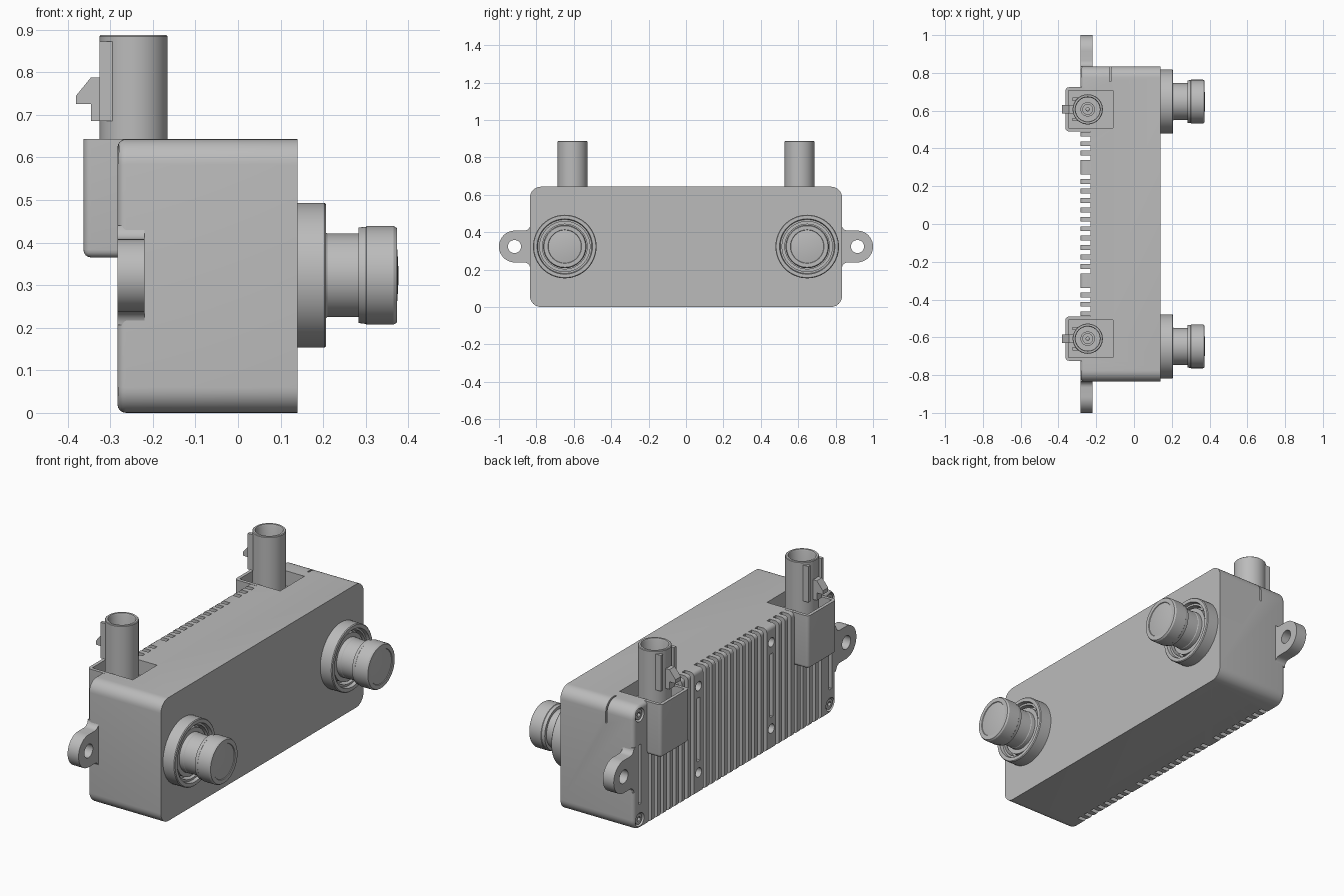
import bpy, bmesh
from math import sin, cos, pi, radians
from mathutils import Vector, Matrix

if "Cube" in bpy.data.objects:
    bpy.data.objects.remove(bpy.data.objects["Cube"])

grey = bpy.data.materials.new("plain grey")
grey.use_nodes = True
grey.diffuse_color = (0.5, 0.5, 0.5, 1)
grey.node_tree.nodes["Principled BSDF"].inputs["Base Color"].default_value = grey.diffuse_color

# Main dimensions
BACK, FRONT, HALF, TOP = -0.283, 0.14, 0.835, 0.643
MID = 0.323
CONN_X, CONN_Y, LENS_Y = -0.245, 0.607, 0.648


def finish(bm, name):
    bmesh.ops.recalc_face_normals(bm, faces=bm.faces)
    mesh = bpy.data.meshes.new(name)
    bm.to_mesh(mesh)
    bm.free()
    mesh.materials.append(grey)
    obj = bpy.data.objects.new(name, mesh)
    bpy.context.collection.objects.link(obj)
    return obj


def place(axis, a, b, h):
    """Point with in-plane coordinates a, b and height h along the axis."""
    return {"x": (h, a, b), "y": (a, h, b), "z": (a, b, h)}[axis]


def prism(name, axis, pts, lo, hi, bevel=0, rule=None):
    bm = bmesh.new()
    ends = [[bm.verts.new(place(axis, a, b, h)) for a, b in pts] for h in (lo, hi)]
    for ring in ends:
        bm.faces.new(ring)
    n = len(pts)
    for i in range(n):
        j = (i + 1) % n
        bm.faces.new((ends[0][i], ends[0][j], ends[1][j], ends[1][i]))
    bmesh.ops.recalc_face_normals(bm, faces=bm.faces)
    if bevel:
        edges = [e for e in bm.edges if rule(e)]
        bmesh.ops.bevel(bm, geom=edges, offset=bevel, segments=4, profile=0.5, affect='EDGES')
    return finish(bm, name)


def box(name, x0, x1, y0, y1, z0, z1, bevel=0, rule=None):
    return prism(name, "z", [(x0, y0), (x1, y0), (x1, y1), (x0, y1)], z0, z1, bevel, rule)


def arc(cx, cy, r, start, end, n=10):
    angles = [radians(start + (end - start) * i / n) for i in range(n + 1)]
    return [(cx + r * cos(a), cy + r * sin(a)) for a in angles]


def round_rect(a0, a1, b0, b1, r, n=8):
    return (arc(a1 - r, b1 - r, r, 0, 90, n) + arc(a0 + r, b1 - r, r, 90, 180, n)
            + arc(a0 + r, b0 + r, r, 180, 270, n) + arc(a1 - r, b0 + r, r, 270, 360, n))


def lathe(name, axis, a, b, profile, steps=48):
    """Spin a (radius, height) profile around a line along the axis."""
    bm = bmesh.new()
    vs = [bm.verts.new(place(axis, a + r, b, h)) for r, h in profile]
    es = [bm.edges.new(pair) for pair in zip(vs, vs[1:])]
    bmesh.ops.spin(bm, geom=vs + es, cent=place(axis, a, b, 0), axis=place(axis, 0, 0, 1),
                   angle=2 * pi, steps=steps, use_duplicate=False)
    bmesh.ops.remove_doubles(bm, verts=bm.verts, dist=0.00005)
    return finish(bm, name)


def rod(name, axis, a, b, r, lo, hi, steps=32):
    return lathe(name, axis, a, b, [(0, lo), (r, lo), (r, hi), (0, hi)], steps)


def cut(target, cutters):
    """Subtract separate cutters in one pass, then discard them."""
    bm = bmesh.new()
    for c in cutters:
        bm.from_mesh(c.data)
        bpy.data.objects.remove(c)
    tool = finish(bm, "cutter")
    tool.hide_render = True
    mod = target.modifiers.new("cut", 'BOOLEAN')
    mod.operation, mod.solver, mod.object = 'DIFFERENCE', 'EXACT', tool
    bpy.context.view_layer.objects.active = target
    bpy.ops.object.modifier_apply(modifier=mod.name)
    bpy.data.objects.remove(tool)


# Main housing with a softened back rim
body = prism("main_housing", "x", round_rect(-HALF, HALF, 0, TOP, 0.06), BACK, FRONT, 0.02,
             lambda e: all(v.co.x < BACK + 0.001 for v in e.verts))

# Cooling slots, mounting holes and screw recesses on the back
cutters = []
for k in range(-14, 15):
    y = k * 0.05
    z0, z1 = (0.17, 0.5) if abs(k) == 6 else (-0.1, 0.8)
    cutters.append(box("slot", BACK - 0.1, -0.23, y - 0.012, y + 0.012, z0, z1))
for s in (-1, 1):
    cutters.append(box("end_slot", BACK - 0.1, -0.24, s * 0.785 - 0.012, s * 0.785 + 0.012, 0.13, 0.44))
    for z in (0.11, 0.56):
        cutters.append(rod("hole", "x", s * 0.3, z, 0.024, BACK - 0.1, -0.23))
    for z in (0.05, 0.595):
        cutters.append(rod("recess", "x", s * 0.785, z, 0.035, BACK - 0.1, -0.258))
cut(body, cutters)


def pocket(s):
    return box("pocket", -0.346, -0.112, s * CONN_Y - 0.1, s * CONN_Y + 0.1, 0.565, 0.8)


# Connector pockets and the thin slit at one end
cut(body, [pocket(-1), pocket(1), box("slit", -0.129, -0.121, 0.755, 0.9, 0.53, 0.8)])

for s in (-1, 1):
    side = "left" if s < 0 else "right"
    cy = s * CONN_Y

    # Connector shroud standing out from the back
    shroud = box(side + "_connector_shroud", -0.363, -0.2, cy - 0.117, cy + 0.117, 0.365, TOP, 0.018,
                 lambda e: all(v.co.x < -0.36 for v in e.verts) and any(v.co.z < 0.5 for v in e.verts)
                 or all(v.co.z < 0.5 for v in e.verts))
    cut(shroud, [pocket(s)])

    # Hollow connector tube with inner collar and pin
    lathe(side + "_connector_tube", "z", CONN_X, cy,
          [(0, 0.55), (0.08, 0.55), (0.08, 0.884), (0.077, 0.887), (0.067, 0.887), (0.064, 0.88),
           (0.064, 0.68), (0.038, 0.68), (0.038, 0.8), (0.026, 0.8), (0.026, 0.68), (0.011, 0.68),
           (0.011, 0.79), (0, 0.8)])
    for t in (-1, 1):
        box(side + "_guide_rail", -0.325, -0.294, cy + t * 0.054 - 0.009, cy + t * 0.054 + 0.009, 0.685, 0.872)
    # Locking latch
    prism(side + "_latch", "y",
          [(-0.31, 0.685), (-0.345, 0.685), (-0.345, 0.725), (-0.38, 0.725), (-0.38, 0.745),
           (-0.345, 0.788), (-0.31, 0.788)], cy - 0.022, cy + 0.022)

    # Mounting ear
    upper = [(0.815, 0.117), (HALF, 0.117)] + arc(0.865, 0.117, 0.032, 180, 270, 6)
    outline = upper + arc(0.915, 0, 0.085, 90, -90, 24) + [(y, -z) for y, z in reversed(upper)]
    pts = []
    for y, z in outline:
        p = (s * y, MID + z)
        if not pts or (Vector(p) - Vector(pts[-1])).length > 0.0005:
            pts.append(p)
    ear = prism(side + "_mounting_ear", "x", pts, BACK, -0.22)
    cut(ear, [rod("hole", "x", s * 0.917, MID, 0.035, -0.4, 0)])

    # Lens mount ring with an inner groove
    ly = s * LENS_Y
    lathe(side + "_lens_mount", "x", ly, MID,
          [(0, 0.12), (0.17, 0.12), (0.17, 0.203), (0.166, 0.207), (0.148, 0.207), (0.144, 0.19),
           (0.134, 0.19), (0.134, 0.155), (0.122, 0.155), (0.122, 0.185), (0.1, 0.185), (0, 0.185)], 64)
    # Lens barrel with wider head and slightly domed glass
    lathe(side + "_lens_barrel", "x", ly, MID,
          [(0, 0.15), (0.1, 0.15), (0.1, 0.207), (0.098, 0.21), (0.098, 0.283), (0.112, 0.283),
           (0.114, 0.3), (0.116, 0.302), (0.116, 0.365), (0.111, 0.373), (0.09, 0.373), (0.088, 0.37),
           (0.06, 0.374), (0.03, 0.376), (0, 0.377)], 64)

    # Corner screws with hexagonal sockets
    for z in (0.05, 0.595):
        screw = rod(side + "_screw", "x", s * 0.785, z, 0.027, -0.277, -0.25)
        cut(screw, [rod("socket", "x", s * 0.785, z, 0.014, -0.3, -0.263, 6)])

# Smooth curved surfaces while keeping edges sharp
bpy.ops.object.select_all(action='DESELECT')
for obj in bpy.context.collection.objects:
    if obj.type == 'MESH' and obj.data.materials and obj.data.materials[0] == grey:
        obj.select_set(True)
        bpy.context.view_layer.objects.active = obj
bpy.ops.object.shade_smooth_by_angle(angle=radians(30))
